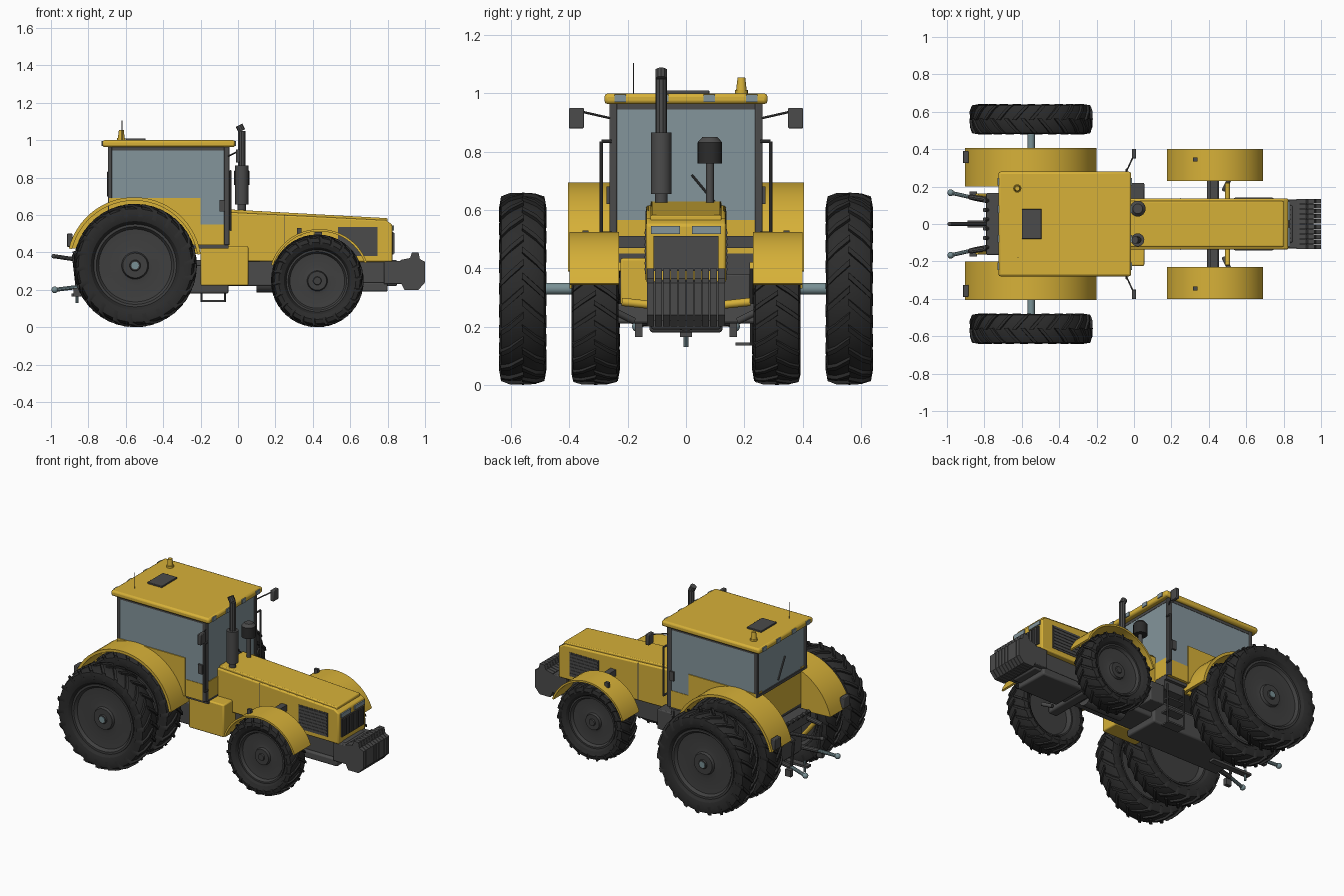
import bpy, bmesh, math
from mathutils import Vector

if "Cube" in bpy.data.objects:
    bpy.data.objects.remove(bpy.data.objects["Cube"])


def material(name, rgb):
    m = bpy.data.materials.new(name)
    m.use_nodes = True
    m.diffuse_color = (*rgb, 1)
    m.node_tree.nodes["Principled BSDF"].inputs["Base Color"].default_value = (*rgb, 1)
    return m


YELLOW = material("yellow paint", (0.68, 0.44, 0.04))
DARK = material("dark grey metal", (0.07, 0.07, 0.07))
TYRE = material("black rubber", (0.025, 0.025, 0.025))
RIM = material("rim grey", (0.05, 0.05, 0.05))
GLASS = material("blue grey glass", (0.23, 0.30, 0.33))
STEEL = material("pale steel", (0.19, 0.28, 0.30))
parts = []


def finish(bm, name, mat, bevel=0):
    bmesh.ops.recalc_face_normals(bm, faces=bm.faces)
    me = bpy.data.meshes.new(name)
    bm.to_mesh(me)
    bm.free()
    me.materials.append(mat)
    ob = bpy.data.objects.new(name, me)
    bpy.context.collection.objects.link(ob)
    if bevel:
        mod = ob.modifiers.new("bevel", 'BEVEL')
        mod.width, mod.segments = bevel, 2
    parts.append(ob)
    return ob


def prism(name, pts, y0, y1, mat, bevel=0):
    """Extrude an x-z outline across y."""
    bm = bmesh.new()
    a, b = [[bm.verts.new((x, y, z)) for x, z in pts] for y in (y0, y1)]
    bm.faces.new(a)
    bm.faces.new(b[::-1])
    for i in range(len(pts)):
        j = (i + 1) % len(pts)
        bm.faces.new((a[i], b[i], b[j], a[j]))
    return finish(bm, name, mat, bevel)


def box(name, x0, x1, y0, y1, z0, z1, mat, bevel=0):
    return prism(name, [(x0, z0), (x1, z0), (x1, z1), (x0, z1)], y0, y1, mat, bevel)


def rod(name, p, q, r, mat, r2=None, n=16):
    p, q = Vector(p), Vector(q)
    bm = bmesh.new()
    bmesh.ops.create_cone(bm, cap_ends=True, segments=n, radius1=r,
                          radius2=r if r2 is None else r2, depth=(q - p).length)
    ob = finish(bm, name, mat)
    ob.location = (p + q) / 2
    ob.rotation_euler = (q - p).to_track_quat('Z', 'Y').to_euler()


def pipe(name, pts, r, mat):
    for p, q in zip(pts, pts[1:]):
        rod(name, p, q, r, mat, n=10)


def ball(name, c, r, mat):
    bm = bmesh.new()
    bmesh.ops.create_uvsphere(bm, u_segments=14, v_segments=8, radius=r)
    finish(bm, name, mat).location = c


def lathe(bm, profile, n=48):
    """Revolve a (y, radius) profile around the y axis."""
    rings = [[bm.verts.new((r * math.cos(math.tau * i / n), y, r * math.sin(math.tau * i / n)))
              for i in range(n)] for y, r in profile]
    for a, b in zip(rings, rings[1:]):
        for i in range(n):
            j = (i + 1) % n
            bm.faces.new((a[i], a[j], b[j], b[i]))
    bmesh.ops.remove_doubles(bm, verts=bm.verts, dist=1e-5)


def wheel(name, x, y, R, hw, side):
    half = [(.55, .66), (.85, .72), (1, .83), (.92, .92), (.6, .955)]
    prof = [(-a, r) for a, r in half] + [(0, .965)] + half[::-1]
    bm = bmesh.new()
    lathe(bm, [(a * hw, r * R) for a, r in prof])
    # chevron tread lugs, staggered between both halves
    count = 22
    for k in range(2 * count):
        s = 1 if k % 2 else -1
        base = math.pi * k / count
        rows = []
        for a, r, sweep in ((-.04, 1, 0), (.55, .995, .13), (.93, .96, .22), (1.01, .85, .25)):
            row = []
            for dt, dr in ((-.04, -.06), (-.032, 0), (.032, 0), (.04, -.06)):
                t, rr = base - sweep + dt, (r + dr) * R
                row.append(bm.verts.new((rr * math.cos(t), s * a * hw, rr * math.sin(t))))
            rows.append(row)
        for p, q in zip(rows, rows[1:]):
            for i in range(4):
                j = (i + 1) % 4
                bm.faces.new((p[i], p[j], q[j], q[i]))
        bm.faces.new(rows[0])
        bm.faces.new(rows[-1])
    finish(bm, name + "_tyre", TYRE).location = (x, y, R)
    bm = bmesh.new()
    lathe(bm, [(side * a * hw, r * R) for a, r in
               ((-.3, 0), (-.3, .58), (-.65, .64), (-.65, .67), (.68, .67), (.68, .63), (.45, .59),
                (.36, .3), (.42, .22), (.62, .2), (.62, .09), (.72, .08), (.72, 0))])
    finish(bm, name + "_rim", RIM).location = (x, y, R)


def arc(cx, cz, r, a0, a1, n=28):
    return [(cx + r * math.cos(math.radians(a0 + (a1 - a0) * i / n)),
             cz + r * math.sin(math.radians(a0 + (a1 - a0) * i / n))) for i in range(n + 1)]


# chassis, transmission and axles
box("chassis", -.72, .85, -.1, .1, .22, .36, DARK, .008)
box("transmission", -.74, -.05, -.125, .125, .18, .33, DARK, .01)
rod("engine_sump", (.1, 0, .24), (.38, 0, .24), .055, DARK)
rod("rear_axle", (-.55, -.62, .33), (-.55, .62, .33), .02, STEEL)
rod("rear_axle_housing", (-.55, -.24, .33), (-.55, .24, .33), .06, DARK)
box("front_axle", .39, .455, -.25, .25, .21, .28, DARK, .01)
box("front_support", .5, .8, -.12, .12, .19, .24, DARK, .01)

for s in (-1, 1):
    side = "left_" if s > 0 else "right_"

    def sbox(name, x0, x1, y0, y1, z0, z1, mat, bevel=0):
        return box(side + name, x0, x1, s * y0, s * y1, z0, z1, mat, bevel)

    # wheels and fenders
    wheel(side + "outer_rear_wheel", -.55, s * .56, .33, .08, s)
    wheel(side + "inner_rear_wheel", -.55, s * .308, .33, .08, s)
    wheel(side + "front_wheel", .424, s * .312, .248, .08, s)
    rear = arc(-.555, .335, .36, 9, 166)
    prism(side + "rear_fender", rear + arc(-.555, .335, .342, 166, 9), s * .205, s * .405, YELLOW)
    prism(side + "rear_fender_wall", rear, s * .2, s * .215, YELLOW)
    prism(side + "front_fender", arc(.435, .255, .27, 20, 163) + arc(.435, .255, .258, 163, 20),
          s * .23, s * .4, YELLOW)
    sbox("fender_bracket", .41, .45, .13, .25, .47, .51, DARK)
    sbox("front_marker", .315, .34, .335, .355, .49, .53, DARK)
    sbox("tail_light", -.915, -.885, .325, .39, .43, .5, DARK, .004)
    rod(side + "steering_cylinder", (.5, s * .08, .27), (.5, s * .22, .285), .014, YELLOW)
    rod(side + "steering_link", (.48, s * .18, .22), (.51, s * .24, .25), .012, DARK)

    # cab sides
    sbox("cab_lower_panel", -.69, -.2, .2, .262, .44, .69, YELLOW)
    sbox("cab_door_panel", -.2, -.055, .2, .259, .44, .55, YELLOW)
    sbox("side_window", -.68, -.06, .245, .256, .55, .965, GLASS)
    for x0, x1 in ((-.695, -.673), (-.075, -.045)):
        sbox("cab_post", x0, x1, .237, .262, .44, .97, DARK, .004)
    sbox("door_handle", -.1, -.07, .26, .272, .62, .68, DARK)
    pipe(side + "grab_rail", [(-.04, s * .255, .835), (-.04, s * .29, .835),
                              (-.04, s * .29, .52), (-.04, s * .255, .52)], .006, DARK)
    pipe(side + "mirror_arm", [(-.05, s * .26, .915), (0, s * .37, .94)], .004, DARK)
    sbox("mirror", -.012, .012, .35, .402, .88, .95, DARK, .004)
    for y in (.08, .225):
        sbox("roof_light", -.03, -.011, y - .02, y + .02, .97, .996, GLASS)
        sbox("rear_roof_light", -.729, -.71, y - .02, y + .02, .97, .996, GLASS)

    # hood side vents and headlights
    sbox("side_vent", .535, .745, .13, .14, .38, .535, DARK)
    for i in range(7):
        z = .392 + i * .021
        sbox("vent_slat", .54, .74, .138, .143, z, z + .009, DARK)
    sbox("headlight", .82, .833, .02, .12, .518, .545, GLASS)

    # lower hitch links
    pipe(side + "lower_link", [(-.7, s * .11, .22), (-.86, s * .14, .215)], .015, DARK)
    pipe(side + "link_end", [(-.86, s * .14, .215), (-.98, s * .167, .2)], .011, STEEL)
    ball(side + "link_ball", (-.98, s * .167, .2), .018, STEEL)
    pipe(side + "lift_arm", [(-.72, s * .12, .43), (-.88, s * .145, .39)], .015, DARK)
    pipe(side + "lift_rod", [(-.88, s * .145, .39), (-.86, s * .14, .215)], .009, DARK)
    rod(side + "lift_cylinder", (-.74, s * .15, .28), (-.84, s * .15, .4), .014, YELLOW)
    sbox("hitch_foot", -.88, -.84, .15, .175, .165, .21, DARK)

# cab front, rear, floor and roof
box("cab_floor", -.69, -.05, -.24, .24, .42, .455, DARK)
box("windscreen", -.07, -.052, -.24, .24, .56, .965, GLASS)
box("cab_front_panel", -.075, -.048, -.24, .24, .45, .565, YELLOW)
box("rear_window", -.688, -.675, -.24, .24, .67, .965, GLASS)
box("cab_rear_panel", -.69, -.665, -.24, .24, .44, .67, YELLOW)
box("rear_window_sill", -.695, -.675, -.24, .24, .662, .68, DARK)
box("cab_top_frame", -.69, -.05, -.258, .258, .945, .97, DARK)
pipe("rear_wiper", [(-.695, .04, .7), (-.695, -.03, .83)], .005, DARK)
pipe("front_wiper", [(-.047, .12, .6), (-.047, .02, .72)], .004, DARK)
box("roof", -.725, -.015, -.28, .28, .963, 1.0, YELLOW, .012)
box("roof_hatch", -.6, -.495, -.08, .08, .998, 1.01, DARK, .003)
rod("beacon_base", (-.624, .19, .998), (-.624, .19, 1.012), .022, YELLOW)
rod("beacon", (-.624, .19, 1.012), (-.624, .19, 1.055), .018, YELLOW, .013)
rod("aerial", (-.62, -.18, 1.0), (-.62, -.18, 1.105), .002, DARK, n=6)

# hood
prism("hood", [(-.06, .355), (-.06, .615), (.79, .572), (.825, .55), (.825, .35), (.2, .35)],
      -.137, .137, YELLOW, .008)
prism("hood_ridge", [(-.05, .6), (-.05, .63), (.8, .583), (.8, .55)], -.122, .122, YELLOW, .006)
box("hood_seam", .248, .252, -.1385, .1385, .36, .597, DARK)
box("front_grille", .82, .832, -.112, .112, .39, .51, DARK)
for i in range(9):
    y = -.1 + i * .025
    box("grille_bar", .83, .837, y - .004, y + .004, .395, .505, DARK)

# front weights
box("weight_carrier", .78, .89, -.13, .13, .23, .355, DARK, .005)
box("weight_core", .88, .96, -.125, .125, .22, .355, DARK)
for i in range(10):
    y = -.1215 + i * .027
    prism("front_weight", [(.87, .24), (.89, .2), (.965, .2), (1, .24), (1, .35), (.972, .365),
                           (.965, .4), (.93, .4), (.92, .37), (.87, .36)], y - .012, y + .012, DARK)

# exhaust stack and air cleaner
rod("exhaust_base", (.02, -.085, .6), (.02, -.085, .66), .022, DARK)
rod("exhaust_muffler", (.02, -.085, .655), (.02, -.085, .865), .035, DARK, n=24)
pipe("exhaust_pipe", [(.02, -.085, .86), (.02, -.085, 1.05), (.005, -.085, 1.08)], .02, DARK)
rod("air_intake_stem", (.02, .082, .59), (.02, .082, .77), .014, DARK)
rod("air_cleaner", (.02, .082, .76), (.02, .082, .832), .042, TYRE, n=24)
rod("air_cleaner_cap", (.02, .082, .832), (.02, .082, .85), .042, DARK, .026, n=24)

# fuel tank on the right, battery box and steps on the left
box("fuel_tank", -.2, .055, -.225, -.1, .222, .435, YELLOW, .008)
box("battery_box", -.05, .055, .1, .22, .25, .38, DARK, .006)
box("step_mount", -.2, -.05, .1, .22, .36, .43, DARK)
for z in (.135, .22, .3):
    box("step", -.195, -.07, .17, .235, z, z + .01, DARK)
for x in (-.195, -.07):
    rod("step_rail", (x, .225, .135), (x, .225, .4), .005, DARK, n=8)

# rear hydraulics, top link and drawbar
box("rear_hydraulics", -.79, -.7, -.165, .165, .38, .45, DARK, .006)
box("rear_housing", -.76, -.7, -.11, .11, .2, .4, DARK, .006)
for i in range(6):
    y = -.125 + i * .05
    rod("hydraulic_coupler", (-.78, y, .44), (-.8, y, .465), .011, DARK, n=10)
pipe("top_link", [(-.72, 0, .35), (-.9, 0, .367), (-.985, 0, .38)], .011, DARK)
ball("top_link_eye", (-.985, 0, .38), .012, DARK)
box("drawbar", -.89, -.6, -.02, .02, .165, .18, DARK)
rod("drawbar_pin", (-.86, 0, .13), (-.86, 0, .2), .008, STEEL, n=10)

# smooth rounded surfaces, keep hard edges
bpy.ops.object.select_all(action='DESELECT')
for ob in parts:
    ob.select_set(True)
bpy.context.view_layer.objects.active = parts[0]
bpy.ops.object.shade_smooth_by_angle(angle=math.radians(32))
